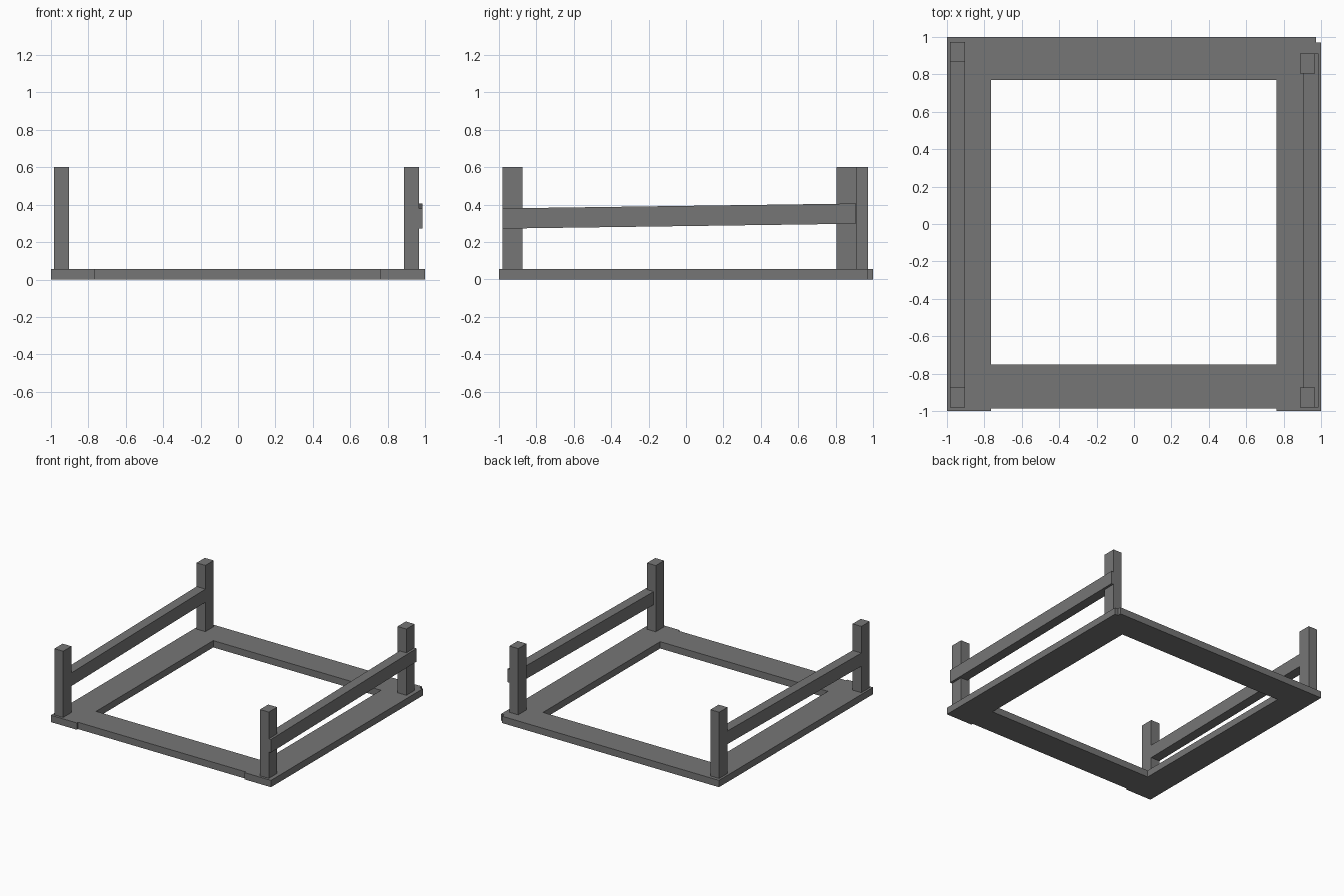
import bpy

if "Cube" in bpy.data.objects:
    bpy.data.objects.remove(bpy.data.objects["Cube"])

grey = bpy.data.materials.new("dark grey")
grey.diffuse_color = (0.18, 0.18, 0.18, 1)
grey.use_nodes = True
grey.node_tree.nodes["Principled BSDF"].inputs["Base Color"].default_value = grey.diffuse_color


def beam(name, x, y, z, rise=0.0):
    """Box from min/max ranges; rise lifts the back end."""
    verts = [(px, py, pz + (rise if py == y[1] else 0))
             for px in x for py in y for pz in z]
    faces = [(0, 1, 3, 2), (4, 6, 7, 5), (0, 4, 5, 1),
             (2, 3, 7, 6), (0, 2, 6, 4), (1, 5, 7, 3)]
    mesh = bpy.data.meshes.new(name)
    mesh.from_pydata(verts, [], faces)
    mesh.materials.append(grey)
    obj = bpy.data.objects.new(name, mesh)
    bpy.context.collection.objects.link(obj)
    return obj


# flat base frame
BASE = (0, 0.056)
beam("base_left", (-1.0, -0.764), (-1.0, 0.98), BASE)
beam("base_right", (0.76, 1.0), (-1.0, 0.97), BASE)
beam("base_front", (-0.78, 0.78), (-0.985, -0.75), BASE)
beam("base_back", (-1.0, 0.972), (0.77, 1.0), BASE)

# corner posts
for name, x0, y0 in (("front_left_post", -0.982, -0.98),
                     ("back_left_post", -0.982, 0.865),
                     ("front_right_post", 0.886, -0.98),
                     ("back_right_post", 0.886, 0.805)):
    beam(name, (x0, x0 + 0.08), (y0, y0 + 0.107), (0.05, 0.6))

# side rails, rising slightly to the back
beam("left_rail", (-0.982, -0.902), (-0.98, 0.91), (0.272, 0.38), 0.026)
beam("right_rail", (0.905, 0.985), (-0.98, 0.91), (0.272, 0.38), 0.026)
